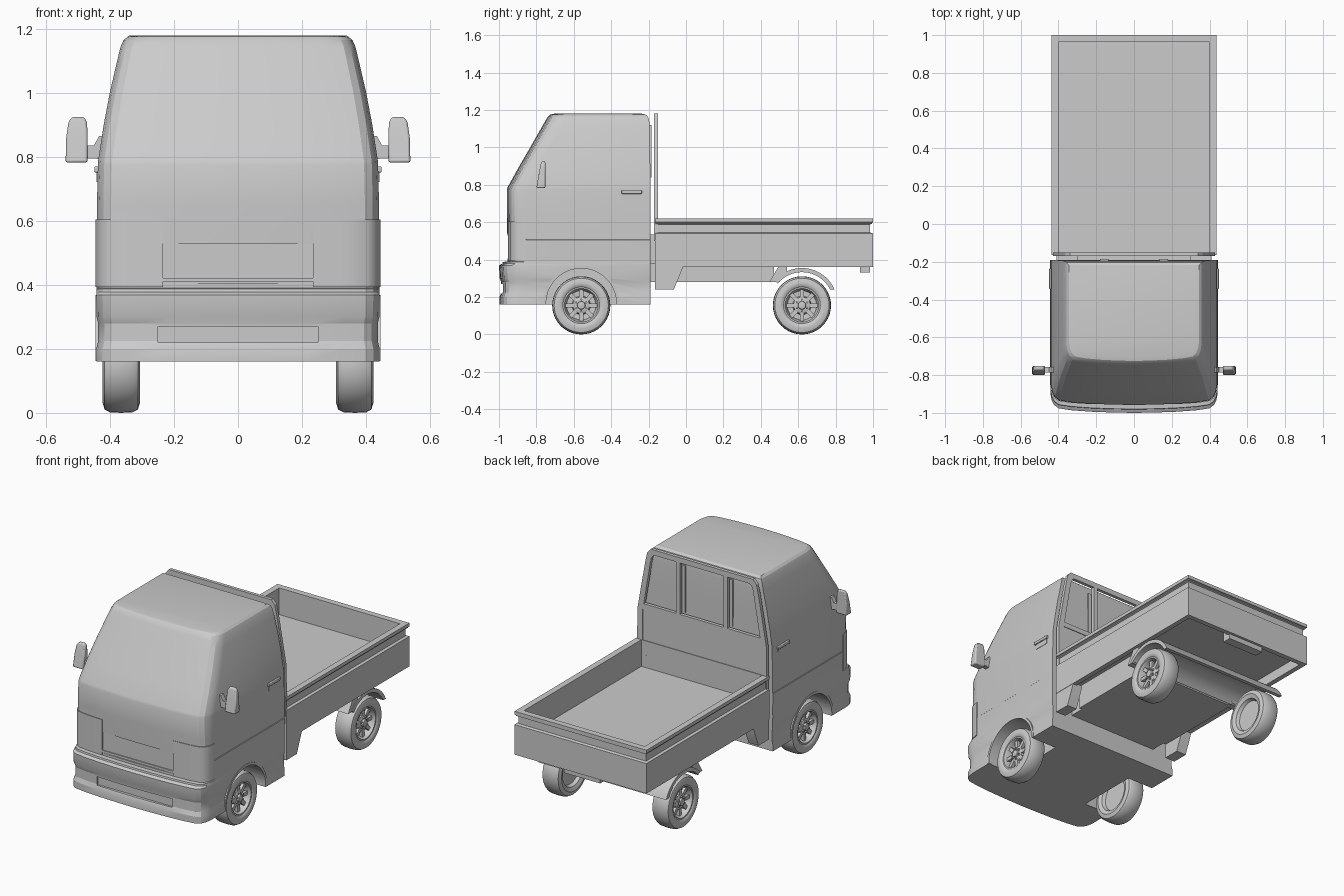
import bpy, bmesh, math
from mathutils import Vector, Matrix

if "Cube" in bpy.data.objects:
    bpy.data.objects.remove(bpy.data.objects["Cube"])


def finish(name, bm, angle=30, bevel=0):
    bmesh.ops.remove_doubles(bm, verts=bm.verts, dist=1e-5)
    bmesh.ops.recalc_face_normals(bm, faces=bm.faces)
    me = bpy.data.meshes.new(name)
    bm.to_mesh(me)
    bm.free()
    me.shade_smooth()
    me.set_sharp_from_angle(angle=math.radians(angle))
    ob = bpy.data.objects.new(name, me)
    bpy.context.collection.objects.link(ob)
    if bevel:
        m = ob.modifiers.new("bevel", 'BEVEL')
        m.width, m.segments = bevel, 2
    return ob


def loft(name, rings, angle=30, caps=True, closed=True):
    bm = bmesh.new()
    rows = [[bm.verts.new(p) for p in r] for r in rings]
    n = len(rows[0])
    for a, b in zip(rows, rows[1:]):
        for i in range(n if closed else n - 1):
            j = (i + 1) % n
            bm.faces.new((a[i], a[j], b[j], b[i]))
    if caps:
        bm.faces.new(rows[0])
        bm.faces.new(rows[-1])
    return finish(name, bm, angle)


def box(name, x0, x1, y0, y1, z0, z1, bevel=0):
    bm = bmesh.new()
    c = Vector((x0 + x1, y0 + y1, z0 + z1)) / 2
    bmesh.ops.create_cube(bm, size=1, matrix=Matrix.Translation(c) @
                          Matrix.Diagonal((abs(x1 - x0), y1 - y0, z1 - z0, 1)))
    return finish(name, bm, 30, bevel)


def prism_x(name, pts, x0, x1, angle=30):
    """Side profile of (y, z) points extruded along x."""
    return loft(name, [[(x, y, z) for y, z in pts] for x in (x0, x1)], angle)


def arc(cy, cz, r, a0, a1, n):
    return [(cy + r * math.cos(math.radians(a0 + (a1 - a0) * i / n)),
             cz + r * math.sin(math.radians(a0 + (a1 - a0) * i / n))) for i in range(n + 1)]


def cut(ob, cutter):
    m = ob.modifiers.new("cut", 'BOOLEAN')
    m.operation, m.solver, m.object = 'DIFFERENCE', 'EXACT', cutter
    bpy.context.view_layer.objects.active = ob
    bpy.ops.object.modifier_apply(modifier=m.name)
    bpy.data.objects.remove(cutter)


# Cab: plan-view rings stacked upward, bumper included
PLAN = [(0, 0), (.25, .002), (.5, .006), (.75, .014), (.9, .024), (.955, .042), (.985, .068), (1, .105)]


def cab_ring(z, w, yf, yb, crown=0):
    half = [(w * u, yf + d) for u, d in PLAN] + [(w, yb)]
    pts = half + [(-x, y) for x, y in reversed(half[1:])]
    return [(x, y, z) for x, y in pts]


LEVELS = [(.16, .443, -.998, -.19), (.20, .443, -.998, -.19), (.225, .437, -.988, -.19),
          (.28, .437, -.988, -.19), (.30, .442, -.996, -.19), (.368, .443, -1.0, -.19),
          (.375, .443, -.99, -.19), (.378, .443, -.982, -.19), (.388, .442, -.98, -.19),
          (.390, .442, -.953, -.19), (.505, .444, -.955, -.19), (.508, .441, -.955, -.19),
          (.65, .441, -.958, -.19), (.775, .438, -.958, -.19), (.79, .437, -.952, -.19),
          (.90, .420, -.891, -.191), (1.0, .401, -.833, -.192), (1.10, .378, -.776, -.194),
          (1.145, .367, -.75, -.197), (1.165, .358, -.738, -.203), (1.176, .345, -.725, -.217),
          (1.18, .32, -.705, -.235)]
cab = loft("cab", [cab_ring(*l) for l in LEVELS], 22)
cut(cab, box("grille_cutter", -.25, .25, -1.1, -.972, .22, .27))
cut(cab, box("panel_cutter", -.235, .235, -1.1, -.946, .405, .53))
for s in (1, -1):
    cut(cab, prism_x("arch_cutter", arc(-.56, .165, .19, 0, 360, 40)[:-1], s * .27, s * .6))
cab.data.set_sharp_from_angle(angle=math.radians(22))
box("front_panel_slit", -.235, .235, -.952, -.94, .41, .422)

for s in (1, -1):
    # Headlights wrapping the front corners
    ring = [(s * .235, -.955 + .007), (s * .235, -.953)] + \
           [(s * (.443 * u + .002), -.961 + d) for u, d in PLAN[3:]] + [(s * .43, -.85)]
    loft("headlight", [[(x, y, z) for x, y in ring] for z in (.393, .605)], 30)

    # Wheel arch lip
    outer, inner = arc(-.56, .165, .203, -1, 181, 28), arc(-.56, .165, .188, -1, 181, 28)
    prism_x("wheel_arch_lip", outer + inner[::-1], s * .42, s * .445)

    # Door handle
    box("door_handle", s * .425, s * .449, -.345, -.235, .752, .77, .003)
    box("door_handle_plate", s * .425, s * .442, -.337, -.243, .722, .752)

    # Wing mirror and arm
    m = loft("mirror", [[(s * x, y, z) for x, y in
                         ((a, yf), (b, yf), (b, -.752), (a, -.752))]
                        for z, a, b, yf in ((.783, .470, .539, -.80), (.86, .470, .537, -.787),
                                            (.91, .472, .530, -.777), (.925, .482, .518, -.772))], 40)
    b = m.modifiers.new("bevel", 'BEVEL')
    b.width, b.segments = .006, 2
    loft("mirror_arm", [[(s * x, y, z) for y, z in
                         ((-.785, z0), (-.758, z0), (-.758, z1), (-.785, z1))]
                        for x, z0, z1 in ((.40, .79, .87), (.435, .793, .865), (.45, .796, .836), (.475, .796, .836))])

# Cargo bed: rectangular rings, from underside around the rim to the floor
def rect(z, d):
    x0, y0, y1 = .438 - d, -.165 + d * .4, 1.0 - d
    return [(-x0, y0, z), (x0, y0, z), (x0, y1, z), (-x0, y1, z)]


loft("cargo_bed", [rect(z, d) for z, d in
                   ((.42, .03), (.36, .03), (.36, 0), (.54, 0), (.545, .015), (.588, .015),
                    (.592, .006), (.598, .006), (.60, 0), (.62, 0), (.62, .037), (.46, .037))], 20)

# Guard frame behind the cab
HALF_O = [(.43, .50), (.428, .80), (.375, 1.10), (.362, 1.155), (.34, 1.18)]
HALF_I = [(.395, .50), (.393, .80), (.345, 1.08), (.335, 1.13), (.318, 1.148)]


def mirrored(h):
    return h + [(-x, z) for x, z in reversed(h)]


bands = []
for (xo, zo), (xi, zi) in zip(mirrored(HALF_O), mirrored(HALF_I)):
    bands.append([(xo, -.17, zo), (xi, -.17, zi), (xi, -.15, zi), (xo, -.15, zo)])
loft("guard_frame", bands, 20)
box("guard_panel", -.41, .41, -.166, -.154, .46, .83)
box("guard_rail", -.40, .40, -.17, -.15, .81, .84)
for s in (1, -1):
    box("guard_bar", s * .145, s * .17, -.17, -.15, .82, 1.16)
    # Rear window seals on the cab back
    box("rear_window_post", s * .135, s * .18, -.196, -.185, .84, 1.12)
    box("bed_mount", s * .30, s * .41, -.20, -.15, .38, .535)

# Chassis and bed underside
box("chassis", -.32, .32, -.10, .47, .28, .43)
box("cab_coupling", -.30, .30, -.20, -.05, .28, .43)
box("tail_beam", -.12, .12, .93, .985, .33, .43)
for s in (1, -1):
    prism_x("side_skirt", [(-.165, .37), (-.165, .24), (-.065, .24), (-.018, .355), (-.018, .37)],
            s * .37, s * .436)

# Rear mudguard spanning both wheels
prism_x("rear_mudguard", arc(.62, .165, .19, 23, 140, 20) + arc(.62, .165, .168, 140, 27, 20), -.425, .425)
for s in (1, -1):
    prism_x("mudguard_gusset", [(.445, .28), (.50, .28), (.54, .33), (.54, .38), (.505, .38)],
            s * .30, s * .42)

# Wheels: lathed tyre and rim with spokes and hub nuts
PROFILE = [(-.03, 0), (-.03, .09), (-.05, .098), (-.059, .122), (-.052, .145), (-.036, .1535), (0, .1555),
           (.036, .1535), (.052, .145), (.059, .122), (.055, .103), (.05, .098), (.05, .09),
           (.042, .086), (.034, .084), (.006, .078), (.004, .05), (.03, .044), (.034, .038), (.034, .022),
           (.046, .02), (.048, .014), (.048, 0)]


def wheel(name, s, y):
    bm = bmesh.new()
    vs = [bm.verts.new((x, 0, r)) for x, r in PROFILE]
    es = [bm.edges.new(p) for p in zip(vs, vs[1:])]
    bmesh.ops.spin(bm, geom=vs + es, axis=(1, 0, 0), cent=(0, 0, 0), angle=2 * math.pi, steps=40)
    bmesh.ops.remove_doubles(bm, verts=bm.verts, dist=1e-4)
    for i in range(8):
        rot = Matrix.Rotation(i * math.pi / 4, 4, 'X')
        bmesh.ops.create_cube(bm, size=1, matrix=rot @ Matrix.Translation((.024, 0, .064)) @
                              Matrix.Diagonal((.018, .022, .044, 1)))
    for i in range(6):
        rot = Matrix.Rotation(i * math.pi / 3, 4, 'X')
        bmesh.ops.create_cone(bm, cap_ends=True, segments=6, radius1=.006, radius2=.006, depth=.014,
                              matrix=rot @ Matrix.Translation((.037, 0, .031)) @
                              Matrix.Rotation(math.pi / 2, 4, 'Y'))
    bmesh.ops.transform(bm, verts=bm.verts, matrix=Matrix.Translation((s * .365, y, .1555)) @
                        Matrix.Diagonal((s, 1, 1, 1)))
    finish(name, bm, 35)


for s in (1, -1):
    wheel("front_wheel", s, -.56)
    wheel("rear_wheel", s, .62)
